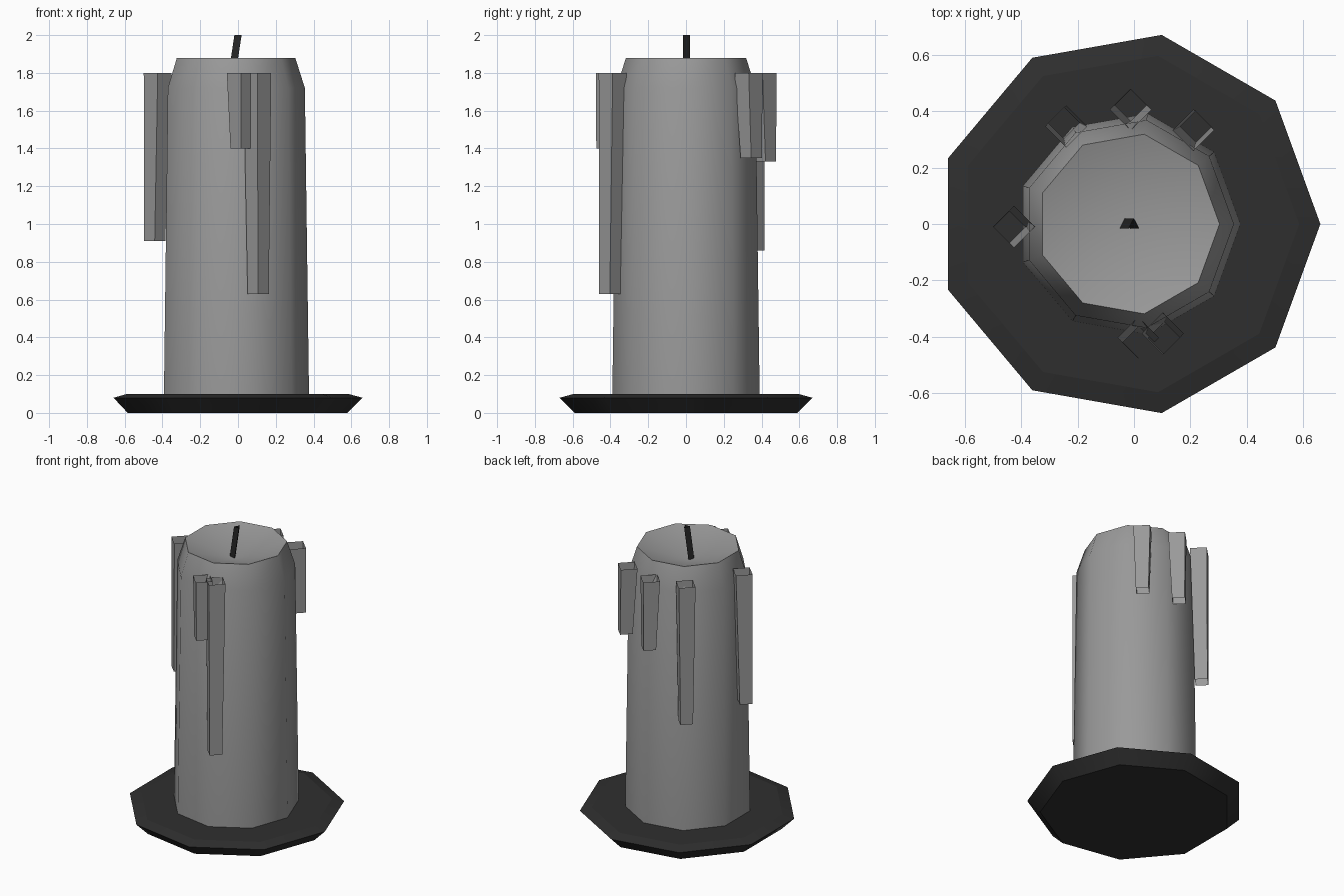
import bpy, bmesh, math
from mathutils import Vector

if "Cube" in bpy.data.objects:
    bpy.data.objects.remove(bpy.data.objects["Cube"])

CX = -0.02   # axis of the candle and plate


def material(name, value):
    m = bpy.data.materials.new(name)
    m.diffuse_color = (value, value, value, 1)
    m.use_nodes = True
    m.node_tree.nodes["Principled BSDF"].inputs["Base Color"].default_value = m.diffuse_color
    return m


wax = material("grey wax", 0.32)
iron = material("dark iron", 0.028)
char = material("charred wick", 0.02)


def finish(name, bm, mat):
    me = bpy.data.meshes.new(name)
    bm.to_mesh(me)
    bm.free()
    me.materials.append(mat)
    ob = bpy.data.objects.new(name, me)
    bpy.context.collection.objects.link(ob)
    return ob


def bridge(bm, a, b):
    n = len(a)
    return [bm.faces.new((a[i], a[(i + 1) % n], b[(i + 1) % n], b[i])) for i in range(n)]


def lathe(name, profile, sharp, mat, cap_bottom=False, tip=None, sides=9):
    """Nine-sided turned shape, smooth around, with sharp edges on chosen rings."""
    bm = bmesh.new()
    rings = []
    for r, z in profile:
        rings.append([bm.verts.new((CX + r * math.cos(math.tau * i / sides),
                                    r * math.sin(math.tau * i / sides), z))
                      for i in range(sides)])
    for a, b in zip(rings, rings[1:]):
        bridge(bm, a, b)
    top = rings[-1]
    if tip is None:
        bm.faces.new(top)
    else:
        c = bm.verts.new((CX, 0, tip))
        for i in range(sides):
            bm.faces.new((top[i], top[(i + 1) % sides], c))
    if cap_bottom:
        bm.faces.new(rings[0][::-1])
    for f in bm.faces:
        f.smooth = True
    for k in sharp:
        for i in range(sides):
            bm.edges.get((rings[k][i], rings[k][(i + 1) % sides])).smooth = False
    return finish(name, bm, mat)


# Plate with a bevelled rim
lathe("plate", [(0.60, 0), (0.68, 0.08), (0.605, 0.10)], (0, 1, 2), iron, cap_bottom=True)

# Candle body with a sloped shoulder and a hollow top
lathe("candle", [(0.396, 0.09), (0.374, 1.72), (0.323, 1.88)], (2,), wax, tip=1.78)


def tube(name, bottom, top, mat):
    """Open flat-sided tube between two outlines."""
    bm = bmesh.new()
    bridge(bm, [bm.verts.new(p) for p in bottom], [bm.verts.new(p) for p in top])
    return finish(name, bm, mat)


def diamond(c, r, z):
    return [(c.x + r * math.cos(math.tau * i / 4), c.y + r * math.sin(math.tau * i / 4), z)
            for i in range(4)]


# Wax drips: open square runs that narrow downward, pulled toward the outer side
drips = [("left", -0.425, -0.01, 0.91), ("back_left", -0.24, 0.345, 0.86),
         ("back", -0.012, 0.405, 1.33), ("back_right", 0.21, 0.332, 1.35),
         ("front_short", 0.015, -0.403, 1.40), ("front_long", 0.102, -0.388, 0.63)]
for name, x, y, z in drips:
    c = Vector((x, y))
    out = Vector((x - CX, y)).normalized()
    tube("drip_" + name, diamond(c + out * 0.016, 0.056, z), diamond(c, 0.074, 1.80), wax)

# Leaning three-sided wick
tri = [(-0.019, -0.016), (0.019, -0.016), (0.0, 0.02)]
tube("wick", [(x - 0.035, y, 1.77) for x, y in tri], [(x, y, 2.0) for x, y in tri], char)
